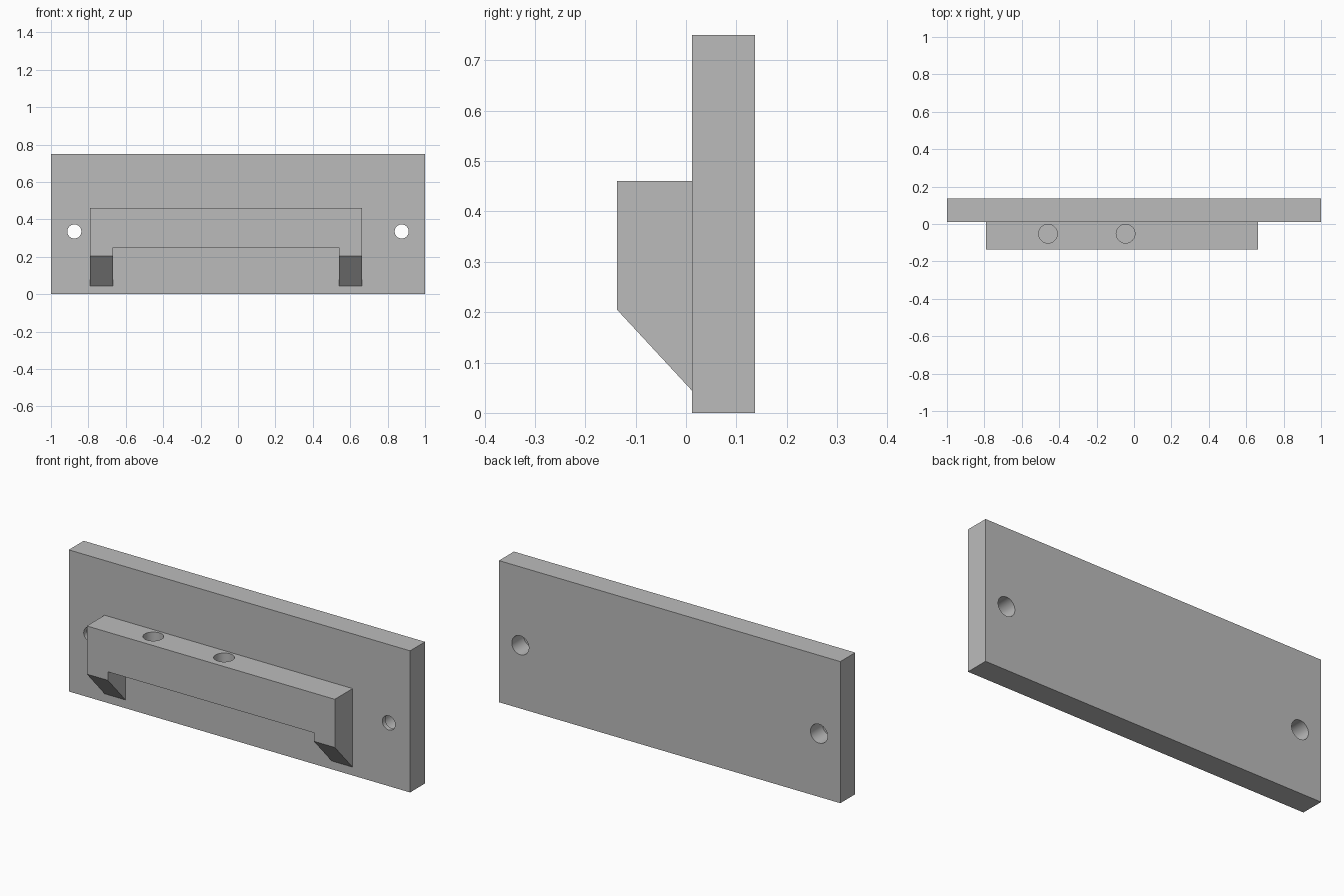
import bpy
import bmesh
from math import pi
from mathutils import Matrix, Vector

cube = bpy.data.objects.get("Cube")
if cube:
    bpy.data.objects.remove(cube, do_unlink=True)

grey = bpy.data.materials.new("plain grey")
grey.use_nodes = True
colour = (0.5, 0.5, 0.5, 1)
grey.diffuse_color = colour
grey.node_tree.nodes["Principled BSDF"].inputs["Base Color"].default_value = colour


def make_object(name, bm):
    bmesh.ops.recalc_face_normals(bm, faces=bm.faces[:])
    mesh = bpy.data.meshes.new(name)
    bm.to_mesh(mesh)
    bm.free()
    mesh.materials.append(grey)
    obj = bpy.data.objects.new(name, mesh)
    bpy.context.collection.objects.link(obj)
    return obj


def box(name, low, high):
    low, high = Vector(low), Vector(high)
    bm = bmesh.new()
    place = Matrix.Translation((low + high) / 2) @ Matrix.Diagonal((*(high - low), 1))
    bmesh.ops.create_cube(bm, size=1, matrix=place)
    return make_object(name, bm)


def side_profile(name, points, x0, x1):
    """Extrude a (y, z) outline along x."""
    bm = bmesh.new()
    face = bm.faces.new([bm.verts.new((x0, y, z)) for y, z in points])
    new = bmesh.ops.extrude_face_region(bm, geom=[face])["geom"]
    verts = [v for v in new if isinstance(v, bmesh.types.BMVert)]
    bmesh.ops.translate(bm, verts=verts, vec=(x1 - x0, 0, 0))
    return make_object(name, bm)


def rod(name, centre, radius, depth, along_y=False):
    bm = bmesh.new()
    turn = Matrix.Rotation(pi / 2 if along_y else 0, 4, "X")
    bmesh.ops.create_cone(bm, cap_ends=True, segments=48, radius1=radius, radius2=radius,
                          depth=depth, matrix=Matrix.Translation(centre) @ turn)
    return make_object(name, bm)


def cut(target, cutters):
    """Subtract the cutters, then remove them."""
    bpy.ops.object.select_all(action="DESELECT")
    target.select_set(True)
    bpy.context.view_layer.objects.active = target
    for cutter in cutters:
        cutter.hide_render = True
        mod = target.modifiers.new("cut", "BOOLEAN")
        mod.operation = "DIFFERENCE"
        mod.solver = "EXACT"
        mod.object = cutter
        bpy.ops.object.modifier_apply(modifier=mod.name)
        bpy.data.objects.remove(cutter, do_unlink=True)
    bpy.ops.object.shade_smooth_by_angle()


FRONT, JOIN, BACK = -0.137, 0.012, 0.137

# Back plate with two screw holes, counterbored from behind
plate = box("back_plate", (-1, JOIN, 0), (1, BACK, 0.75))
holes = []
for x in (-0.875, 0.875):
    holes.append(rod("screw_hole", (x, 0.07, 0.335), 0.0375, 0.3, True))
    holes.append(rod("counterbore", (x, BACK, 0.335), 0.05, 0.2, True))
cut(plate, holes)

# Shelf with sloped end brackets, an open underside and two blind holes on top
outline = [(JOIN, 0.044), (JOIN, 0.46), (FRONT, 0.46), (FRONT, 0.205)]
shelf = side_profile("bracket_shelf", outline, -0.79, 0.663)
cutters = [box("underside_gap", (-0.667, -0.3, -0.1), (0.54, 0.1, 0.25))]
for x in (-0.46, -0.045):
    cutters.append(rod("holder_hole", (x, -0.052, 0.46), 0.05, 0.24))
cut(shelf, cutters)
